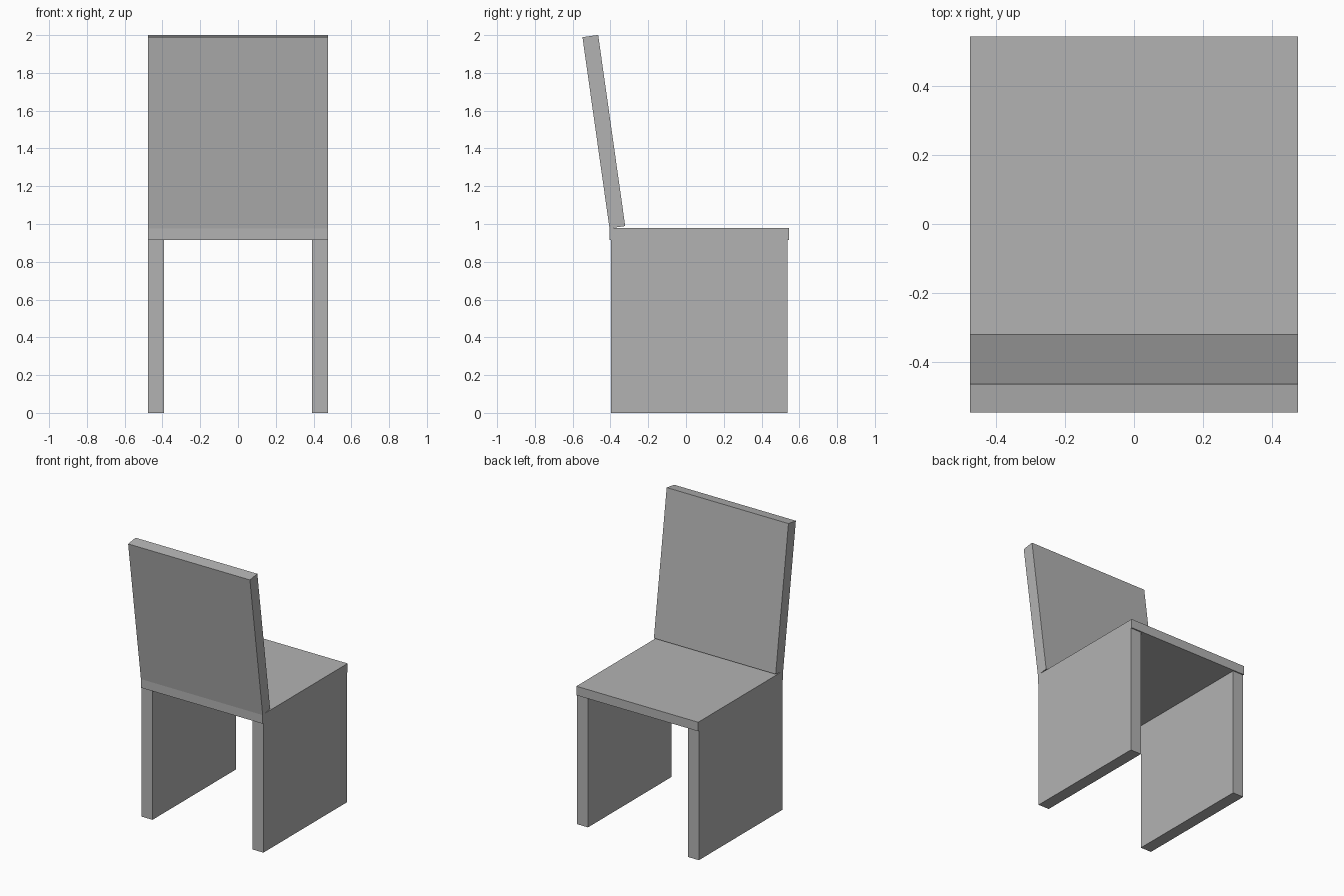
import bpy
import math

cube = bpy.data.objects.get("Cube")
if cube:
    bpy.data.objects.remove(cube, do_unlink=True)

GREY = (0.45, 0.45, 0.45, 1)
grey = bpy.data.materials.new("plain_grey")
grey.use_nodes = True
grey.diffuse_color = GREY
grey.node_tree.nodes["Principled BSDF"].inputs["Base Color"].default_value = GREY


def panel(name, size, centre, tilt=0):
    """Flat rectangular board, optionally tilted about the x axis."""
    bpy.ops.mesh.primitive_cube_add(size=1, location=centre)
    board = bpy.context.object
    board.name = name
    board.scale = size
    board.rotation_euler.x = math.radians(tilt)
    board.data.materials.append(grey)
    return board


WIDTH = 0.954

# Seat board
panel("seat", (WIDTH, 0.95, 0.064), (0, 0.07, 0.948))

# Slab legs under both sides of the seat
for side, sign in (("left", 1), ("right", -1)):
    panel(side + "_leg_panel", (0.085, 0.934, 0.916), (sign * 0.4345, 0.07, 0.458))

# Reclined backrest standing on the seat's edge
panel("backrest", (WIDTH, 0.084, 1.022), (0, -0.435, 1.489), tilt=8.05)
